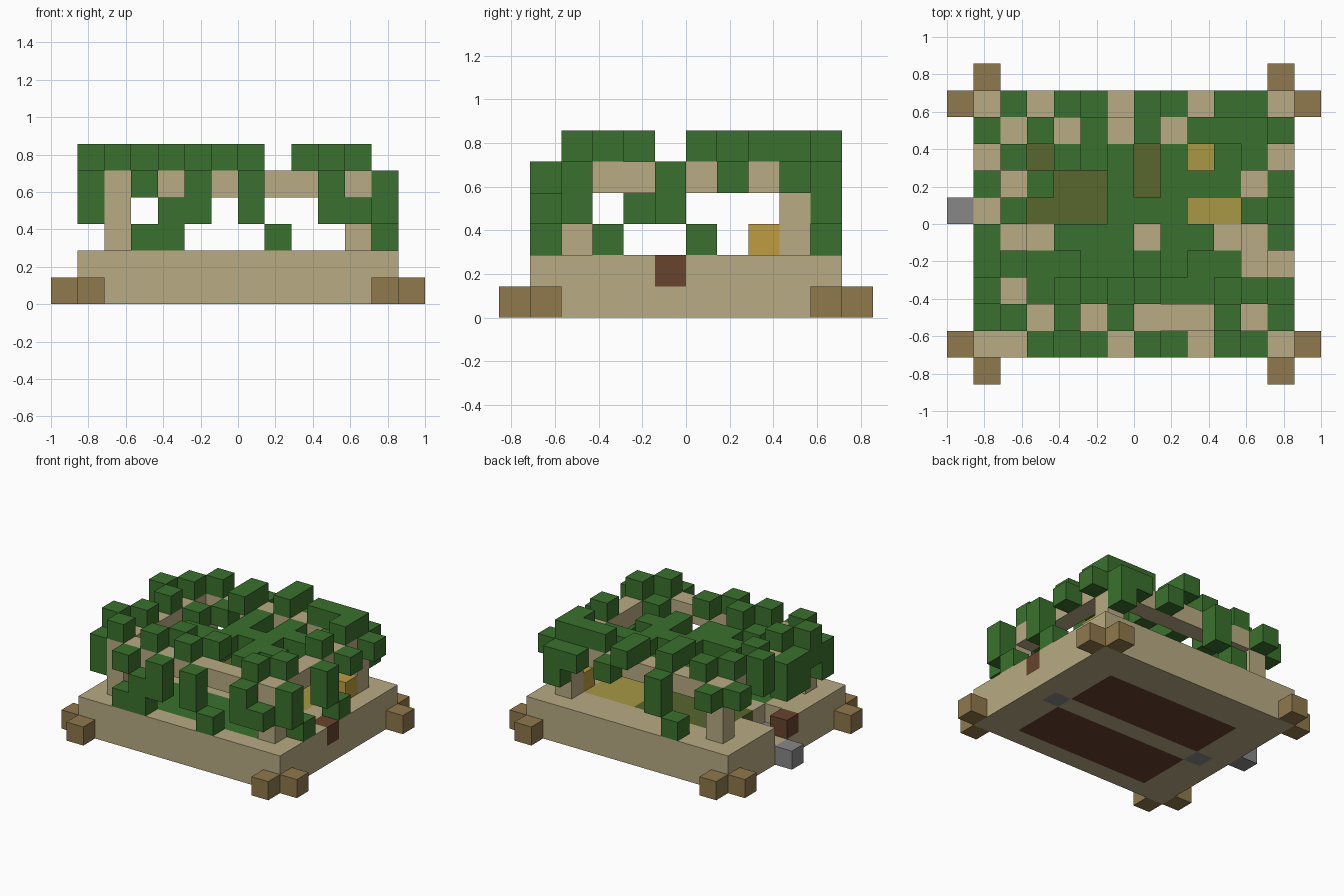
import bpy
import bmesh
from mathutils import Vector

if "Cube" in bpy.data.objects:
    bpy.data.objects.remove(bpy.data.objects["Cube"], do_unlink=True)

U = 1 / 7                       # block size
ORIGIN = Vector((-1, -6 * U, 0))
DIRS = [Vector(d) for d in ((1, 0, 0), (-1, 0, 0), (0, 1, 0),
                            (0, -1, 0), (0, 0, 1), (0, 0, -1))]


def material(name, rgb):
    lin = [((c / 255 + 0.055) / 1.055) ** 2.4 for c in rgb] + [1]
    m = bpy.data.materials.new(name)
    m.use_nodes = True
    m.diffuse_color = lin
    bsdf = m.node_tree.nodes["Principled BSDF"]
    bsdf.inputs["Base Color"].default_value = lin
    bsdf.inputs["Roughness"].default_value = 0.9
    return m


LEAF = material("leaf green", (58, 113, 46))
SAND = material("sand", (184, 171, 131))
LOG = material("log brown", (144, 120, 76))
SOIL = material("soil brown", (104, 67, 45))
STONE = material("stone grey", (135, 135, 135))
STRAW = material("straw", (190, 156, 64))
RIPE = material("ripe crop", (168, 152, 70))
OLIVE = material("olive crop", (88, 102, 46))


def box(xs, ys, zs):
    """Cells of a block, each range given as first and last index."""
    return {(x, y, z) for x in range(xs[0], xs[1] + 1)
            for y in range(ys[0], ys[1] + 1)
            for z in range(zs[0], zs[1] + 1)}


def blocks(name, cells, mat):
    """Mesh of unit blocks, keeping only the faces on the outside."""
    bm = bmesh.new()
    for cell in cells:
        mid = Vector(cell) + Vector((0.5, 0.5, 0.5))
        for d in DIRS:
            if tuple(int(c) for c in Vector(cell) + d) in cells:
                continue
            u = Vector((d.y, d.z, d.x))
            v = d.cross(u)
            quad = [mid + (d + u * s + v * t) / 2
                    for s, t in ((-1, -1), (1, -1), (1, 1), (-1, 1))]
            bm.faces.new([bm.verts.new(p * U + ORIGIN) for p in quad])
    bmesh.ops.remove_doubles(bm, verts=bm.verts, dist=0.001)
    me = bpy.data.meshes.new(name)
    bm.to_mesh(me)
    bm.free()
    me.materials.append(mat)
    ob = bpy.data.objects.new(name, me)
    bpy.context.collection.objects.link(ob)


# Two planting beds: soil below, crops flush with the rim
front_bed, back_bed = (2, 4), (6, 8)
soil = box((3, 10), front_bed, (0, 0)) | box((3, 10), back_bed, (0, 0))
front_crop = box((3, 10), front_bed, (1, 1))
olive_crop = box((3, 7), back_bed, (1, 1))
ripe_crop = box((8, 10), back_bed, (1, 1))
blocks("bed_soil", soil, SOIL)
blocks("front_crop", front_crop, LEAF)
blocks("olive_crop", olive_crop, OLIVE)
blocks("ripe_crop", ripe_crop, RIPE)

# Stone drains, outside step and the two brown sills
drains = {(2, 5, 0), (11, 5, 0)}
sills = {(1, 5, 1), (12, 5, 1)}
blocks("drains", drains, STONE)
blocks("step", {(0, 6, 0)}, STONE)
blocks("sills", sills, SOIL)

# Base with an entry notch
notch = {(1, 6, 1), (2, 6, 1), (2, 5, 1)}
base = box((1, 12), (1, 10), (0, 1))
base -= soil | front_crop | olive_crop | ripe_crop | drains | sills | notch
blocks("base", base, SAND)

# Log ends at the corners
logs = {(x, y, 0) for x in (0, 13) for y in (1, 10)}
logs |= {(x, y, 0) for x in (1, 12) for y in (0, 11)}
blocks("log_ends", logs, LOG)

# Pillars carrying a square roof frame
frame = box((2, 11), (2, 9), (4, 4)) - box((3, 10), (3, 8), (4, 4))
for px in (2, 11):
    for py in (2, 9):
        frame |= box((px, px), (py, py), (2, 4))
blocks("roof_frame", frame, SAND)
blocks("straw_block", {(11, 8, 2)}, STRAW)

# Leaf plan, back row first; each letter gives the levels of a leaf column
LEVELS = {"a": (5,), "b": (4,), "c": (3, 4), "e": (2,), "f": (2, 3),
          "g": (3,), "h": (4, 5), "k": (2, 4)}
PLAN = [".b.ec.ab.bc.",
        "b.a.a.a.aaab",
        ".a.bab.b.ba.",
        "h.b..b.bbb.b",
        ".a...bbb..ae",
        "c..bbb.bb..c",
        "ca..bb.b....",
        "h..ba.a..bae",
        "ca.a.a...a.c",
        "..kfc.ce.cg."]
leaves = set()
for row, line in enumerate(PLAN):
    for col, code in enumerate(line):
        leaves |= {(col + 1, len(PLAN) - row, z) for z in LEVELS.get(code, ())}
blocks("leaves", leaves, LEAF)
